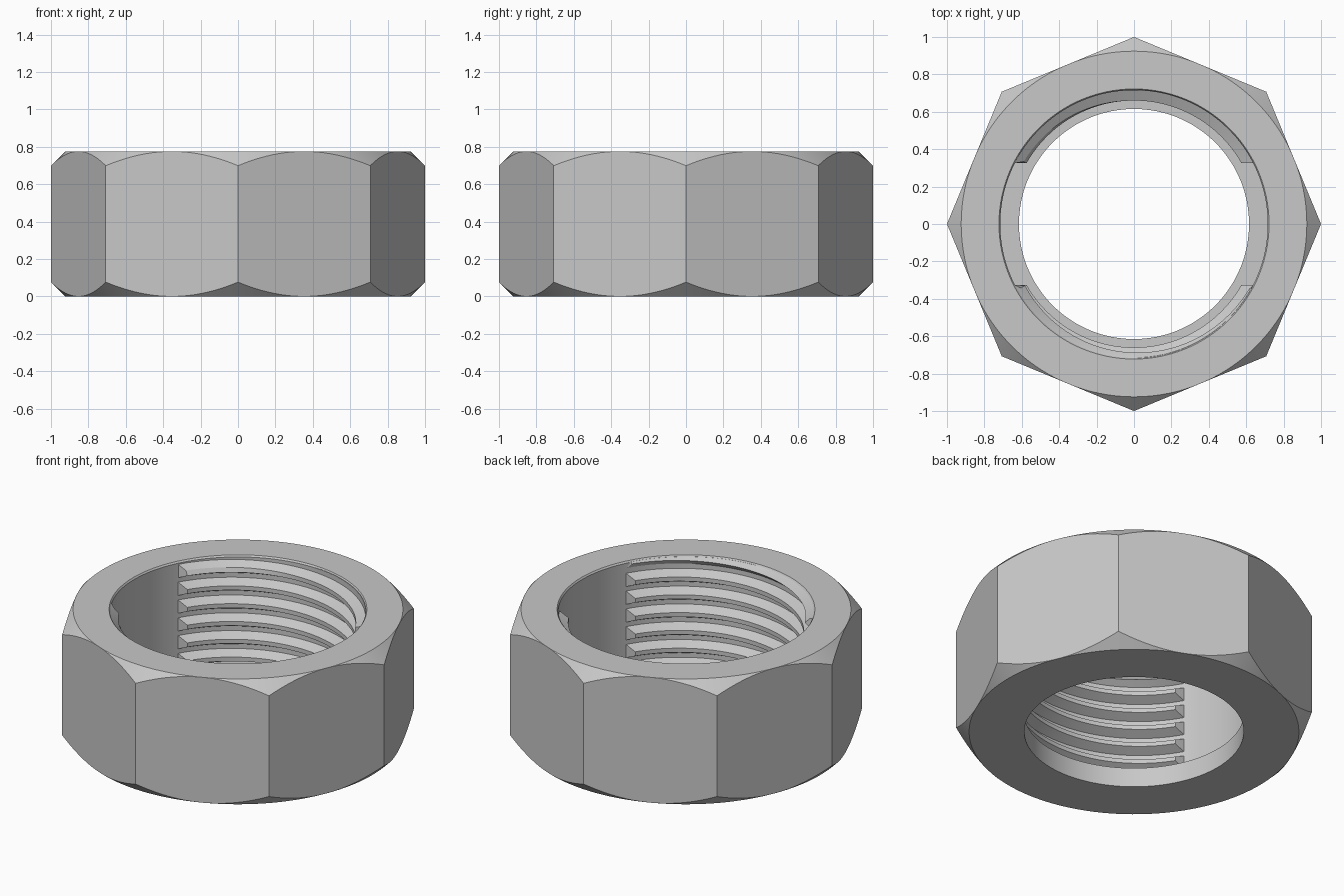
import bpy
import bmesh
from math import pi, cos, sin, asin

if "Cube" in bpy.data.objects:
    bpy.data.objects.remove(bpy.data.objects["Cube"])

HEIGHT = 0.775
LIP = 0.12           # height of the narrow collar at the bottom
BORE, WALL, CREST = 0.615, 0.715, 0.66
FLAT = cos(pi / 8)   # centre to the middle of an outer flat
PITCH = 0.11
CUT = 0.325          # half width of the unthreaded channel

steel = bpy.data.materials.new("plain_grey_steel")
steel.use_nodes = True
grey = (0.58, 0.58, 0.58, 1)
steel.diffuse_color = grey
steel.node_tree.nodes["Principled BSDF"].inputs["Base Color"].default_value = grey


def finish(bm, name):
    bmesh.ops.remove_doubles(bm, verts=bm.verts, dist=1e-5)
    bmesh.ops.recalc_face_normals(bm, faces=bm.faces)
    mesh = bpy.data.meshes.new(name)
    bm.to_mesh(mesh)
    bm.free()
    obj = bpy.data.objects.new(name, mesh)
    bpy.context.collection.objects.link(obj)
    mesh.materials.append(steel)
    bpy.ops.object.select_all(action="DESELECT")
    obj.select_set(True)
    bpy.context.view_layer.objects.active = obj
    bpy.ops.object.shade_smooth_by_angle(angle=pi / 9)


def polar(bm, r, angle, z):
    return bm.verts.new((r * cos(angle), r * sin(angle), z))


def bridge(bm, a, b):
    n = len(a)
    for i in range(n):
        j = (i + 1) % n
        bm.faces.new((a[i], a[j], b[j], b[i]))


# Octagonal body: sections swept round the axis, chamfered by a 45 degree cone
body = bmesh.new()
COLUMNS = 192
sections = []
for i in range(COLUMNS):
    angle = 2 * pi * i / COLUMNS
    radius = FLAT / cos(angle % (pi / 4) - pi / 8)
    drop = radius - FLAT
    profile = [(BORE, 0), (FLAT, 0), (radius, drop), (radius, HEIGHT - drop),
               (FLAT, HEIGHT), (WALL + 0.007, HEIGHT), (WALL, HEIGHT - 0.01),
               (WALL, LIP), (BORE, LIP)]
    sections.append([polar(body, r, angle, z) for r, z in profile])
for i in range(COLUMNS):
    bridge(body, sections[i - 1], sections[i])
finish(body, "octagonal_nut_body")

# Two threaded arcs, each ridge following the same helix
TOP = HEIGHT - 0.008
ridge_profile = [(WALL + 0.002, -0.042), (CREST, -0.013),
                 (CREST, 0.013), (WALL + 0.002, 0.042)]
for name, start in (("back_thread", 0), ("front_thread", pi)):
    bm = bmesh.new()
    for turn in range(-1, 7):
        rings = []
        for step in range(65):
            ring = []
            for r, dz in ridge_profile:
                edge = asin(CUT / r)
                angle = start + edge + (pi - 2 * edge) * step / 64
                z = LIP + PITCH * (turn + angle / (2 * pi)) + dz
                z = min(max(z, LIP), TOP)
                # Lead-in chamfer trims the ridges near the top
                ring.append((max(r, WALL - (TOP - z)), angle, z))
            if ring[-1][2] - ring[0][2] > 0.002:
                rings.append([polar(bm, *p) for p in ring])
        if len(rings) < 2:
            continue
        for a, b in zip(rings, rings[1:]):
            bridge(bm, a, b)
        bm.faces.new(rings[0])
        bm.faces.new(rings[-1])
    finish(bm, name)
